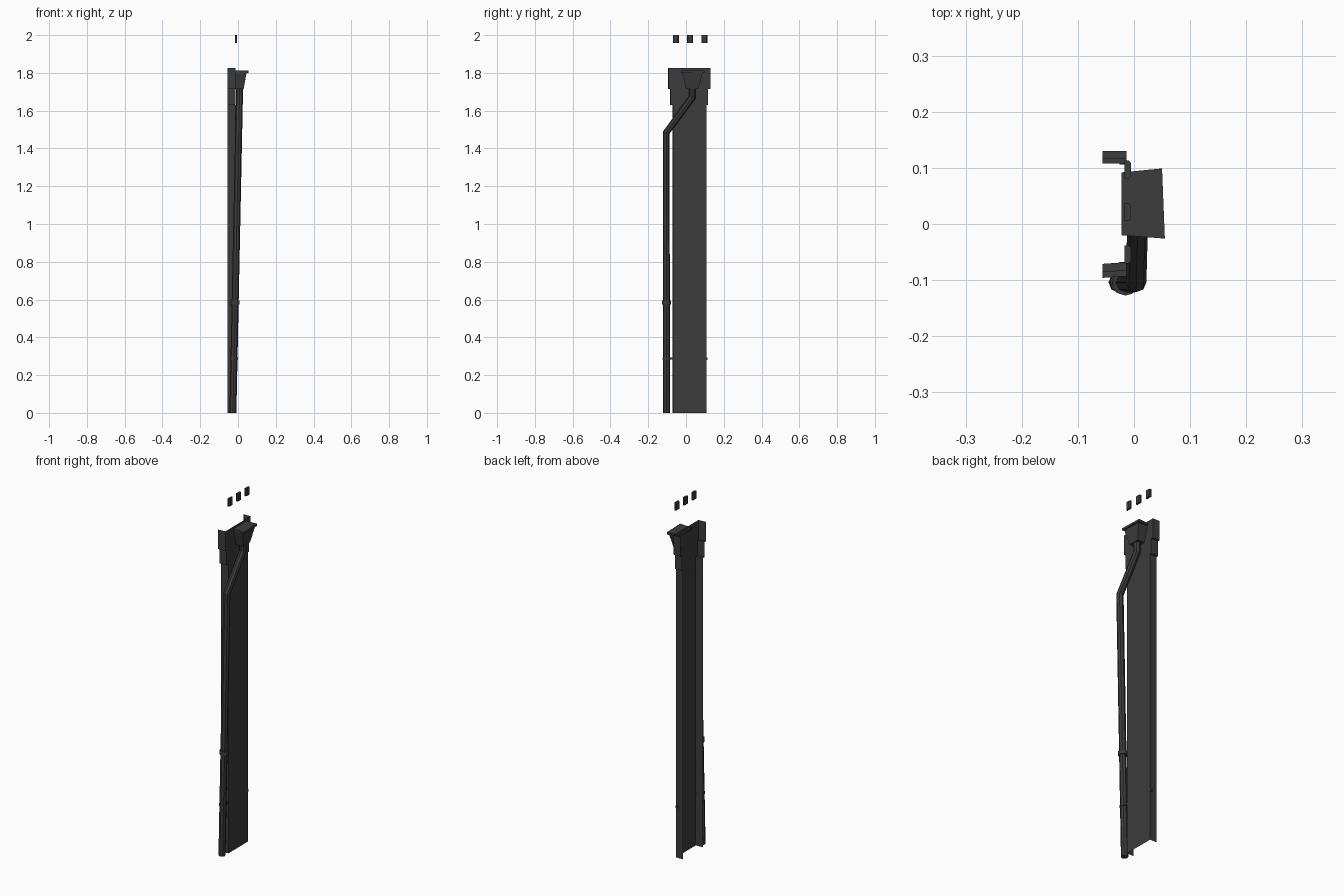
import bpy, bmesh
from mathutils import Vector

cube = bpy.data.objects.get("Cube")
if cube:
    bpy.data.objects.remove(cube, do_unlink=True)

metal = bpy.data.materials.new("dark_grey")
metal.use_nodes = True
metal.diffuse_color = (0.045, 0.045, 0.045, 1)
metal.node_tree.nodes["Principled BSDF"].inputs["Base Color"].default_value = (0.045, 0.045, 0.045, 1)


def finish(name, bm, recalc=True):
    if recalc:
        bmesh.ops.recalc_face_normals(bm, faces=bm.faces)
    mesh = bpy.data.meshes.new(name)
    bm.to_mesh(mesh)
    bm.free()
    mesh.materials.append(metal)
    obj = bpy.data.objects.new(name, mesh)
    bpy.context.collection.objects.link(obj)
    return obj


def loft(name, rows, closed=True):
    """Skin a list of equal-length point rows; closed rows also get end caps."""
    bm = bmesh.new()
    rings = [[bm.verts.new(p) for p in row] for row in rows]
    n = len(rings[0])
    for a, b in zip(rings, rings[1:]):
        for i in range(n if closed else n - 1):
            j = (i + 1) % n
            bm.faces.new((a[i], a[j], b[j], b[i]))
    if closed:
        bm.faces.new(rings[0][::-1])
        bm.faces.new(rings[-1])
    return finish(name, bm, closed)


def box(name, x, y, z):
    return loft(name, [[(x[0], y[0], h), (x[1], y[0], h),
                        (x[1], y[1], h), (x[0], y[1], h)] for h in z])


def smooth(obj):
    bpy.ops.object.select_all(action='DESELECT')
    obj.select_set(True)
    bpy.context.view_layer.objects.active = obj
    bpy.ops.object.shade_smooth_by_angle()


def lean(z):
    """Sideways position of the leaning downpipe at a height."""
    return -0.027 + 0.0206 * z


# Channel-shaped pilaster, open at the back, with a two-step capital
tiers = [(0, -0.071, 0.108), (1.63, -0.071, 0.108),
         (1.63, -0.085, 0.117), (1.715, -0.085, 0.117),
         (1.715, -0.096, 0.13), (1.825, -0.096, 0.13)]
BACK, FACE = -0.056, -0.013
loft("pilaster", [[(BACK, lo, z), (FACE, lo + 0.003, z),
                   (FACE, hi, z), (BACK, hi, z)] for z, lo, hi in tiers], False)

# Rainwater hopper with an overhanging, slightly skewed lid
hopper = [(1.715, 0.03, 0.0, 0.065), (1.80, 0.045, -0.02, 0.088)]
loft("hopper", [[(-0.016, lo, z), (x, lo, z), (x, hi, z), (-0.016, hi, z)]
                for z, x, lo, hi in hopper])
loft("hopper_lid", [[(-0.022, -0.02, z), (0.055, -0.026, z),
                     (0.05, 0.099, z), (-0.022, 0.092, z)] for z in (1.80, 1.812)])

# Downpipe with an offset bend below the hopper
path = [(0.033, 1.72), (0.033, 1.67), (-0.104, 1.485), (-0.104, 0)]
curve = bpy.data.curves.new("downpipe", 'CURVE')
curve.dimensions = '3D'
curve.bevel_depth = 0.0185
curve.bevel_resolution = 2
curve.use_fill_caps = True
spline = curve.splines.new('POLY')
spline.points.add(len(path) - 1)
for point, (y, z) in zip(spline.points, path):
    point.co = (lean(z), y, z, 1)
curve.materials.append(metal)
pipe = bpy.data.objects.new("downpipe", curve)
bpy.context.collection.objects.link(pipe)
bpy.ops.object.select_all(action='DESELECT')
pipe.select_set(True)
bpy.context.view_layer.objects.active = pipe
bpy.ops.object.convert(target='MESH')
smooth(bpy.context.view_layer.objects.active)


# Pipe joint collar and strap
def collar(name, z, radius, height):
    bm = bmesh.new()
    bmesh.ops.create_cone(bm, cap_ends=True, segments=12, radius1=radius,
                          radius2=radius, depth=height)
    bmesh.ops.translate(bm, verts=bm.verts, vec=Vector((lean(z), -0.104, z)))
    smooth(finish(name, bm))


collar("pipe_collar", 0.585, 0.0235, 0.022)
collar("pipe_strap", 0.287, 0.021, 0.01)
box("strap_bracket", (-0.026, -0.014), (-0.09, -0.068), (0.282, 0.292))
box("edge_stud", (-0.026, -0.014), (0.106, 0.113), (0.28, 0.294))

# Three small blocks above the pilaster, chamfered on the outer side
for i, y in enumerate((-0.054, 0.021, 0.097)):
    a, b = y - 0.016, y + 0.016
    loft("upper_block_%d" % (i + 1),
         [[(-0.017, a, z), (-0.009, a, z), (-0.005, a + 0.005, z),
           (-0.005, b - 0.005, z), (-0.009, b, z), (-0.017, b, z)]
          for z in (1.957, 2.0)])
